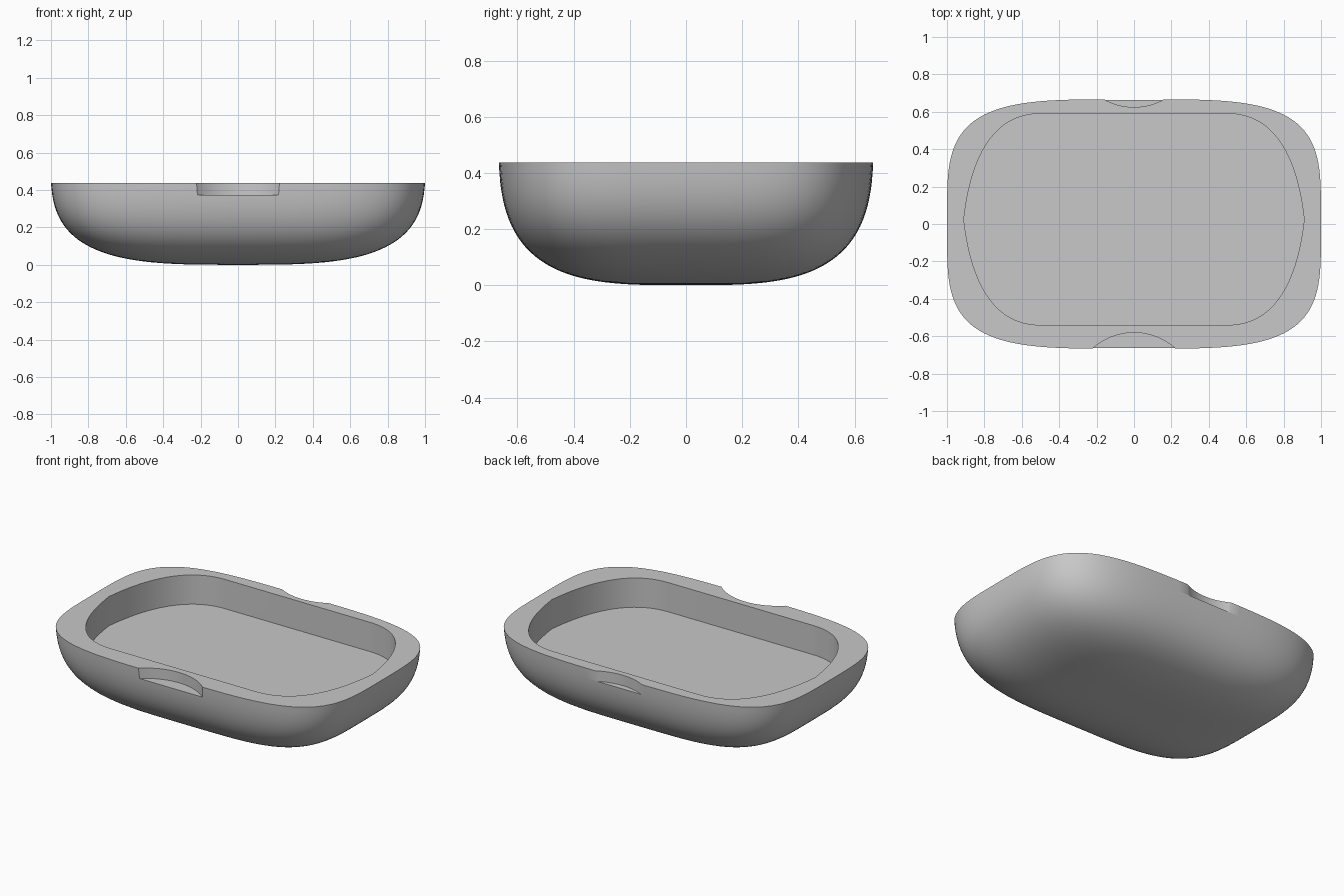
import bpy, bmesh
from math import cos, sin, pi, copysign
from mathutils import Vector
from mathutils.geometry import interpolate_bezier

cube = bpy.data.objects.get("Cube")
if cube:
    bpy.data.objects.remove(cube, do_unlink=True)

HEIGHT = 0.437
WIDTH, DEPTH = 1.0, 0.667      # half sizes of the rim
RIM_POWER = 4.0                # squareness of the rim outline
WALL_POWER = 3.35              # squareness of the wall profile
FULL = 0.58                    # height at which the wall would be vertical

grey = bpy.data.materials.new("soft grey")
grey.use_nodes = True
colour = (0.58, 0.58, 0.58, 1)
grey.diffuse_color = colour
grey.node_tree.nodes["Principled BSDF"].inputs["Base Color"].default_value = colour


def make_object(name, bm):
    bmesh.ops.recalc_face_normals(bm, faces=bm.faces)
    mesh = bpy.data.meshes.new(name)
    bm.to_mesh(mesh)
    bm.free()
    mesh.materials.append(grey)
    obj = bpy.data.objects.new(name, mesh)
    bpy.context.collection.objects.link(obj)
    return obj


def prism(name, outline, bottom, top):
    bm = bmesh.new()
    low = [bm.verts.new((x, y, bottom)) for x, y in outline]
    high = [bm.verts.new((x, y, top)) for x, y in outline]
    bm.faces.new(low)
    bm.faces.new(high)
    n = len(outline)
    for i in range(n):
        j = (i + 1) % n
        bm.faces.new((low[i], low[j], high[j], high[i]))
    return make_object(name, bm)


def rounded(value):
    return copysign(abs(value) ** (2 / RIM_POWER), value)


def spread(z):
    return (1 - (1 - z / FULL) ** WALL_POWER) ** (1 / WALL_POWER)


# Rounded bowl body, built from similar rings that grow toward the rim
SEGMENTS, RINGS = 128, 32
bm = bmesh.new()
pole = bm.verts.new((0, 0, 0))
previous = None
for k in range(1, RINGS + 1):
    z = HEIGHT * (k / RINGS) ** 2.5
    size = spread(z) / spread(HEIGHT)
    ring = []
    for i in range(SEGMENTS):
        a = 2 * pi * i / SEGMENTS
        ring.append(bm.verts.new((WIDTH * size * rounded(cos(a)),
                                  DEPTH * size * rounded(sin(a)), z)))
    for i in range(SEGMENTS):
        j = (i + 1) % SEGMENTS
        if previous:
            bm.faces.new((previous[i], previous[j], ring[j], ring[i]))
        else:
            bm.faces.new((pole, ring[j], ring[i]))
    previous = ring
bm.faces.new(previous)
body = make_object("tray_body", bm)

# Cavity outline: straight long sides, bowed ends
MIDDLE = 0.025
corner = interpolate_bezier(Vector((0.5, 0.565)), Vector((0.74, 0.565)),
                            Vector((0.87, 0.355)), Vector((0.91, 0)), 20)
right = [(p.x, p.y) for p in corner] + [(p.x, -p.y) for p in reversed(corner[:-1])]
outline = right + [(-x, y) for x, y in reversed(right)]
cutters = [prism("cavity_cutter", [(x, y + MIDDLE) for x, y in outline], 0.254, 0.7)]

# Finger notches in the front and back rim
for name, y in (("front_notch_cutter", -0.911), ("back_notch_cutter", 0.955)):
    circle = [(0.33 * cos(2 * pi * i / 96), y + 0.33 * sin(2 * pi * i / 96))
              for i in range(96)]
    cutters.append(prism(name, circle, 0.372, 0.7))

# Cut the cavity and notches, then discard the cutters
bpy.context.view_layer.objects.active = body
for cutter in cutters:
    cutter.hide_render = True
    cut = body.modifiers.new(cutter.name, 'BOOLEAN')
    cut.operation = 'DIFFERENCE'
    cut.solver = 'EXACT'
    cut.object = cutter
    bpy.ops.object.modifier_apply(modifier=cut.name)
    bpy.data.objects.remove(cutter, do_unlink=True)

bpy.ops.object.select_all(action='DESELECT')
body.select_set(True)
bpy.ops.object.shade_smooth_by_angle(angle=pi / 6)
